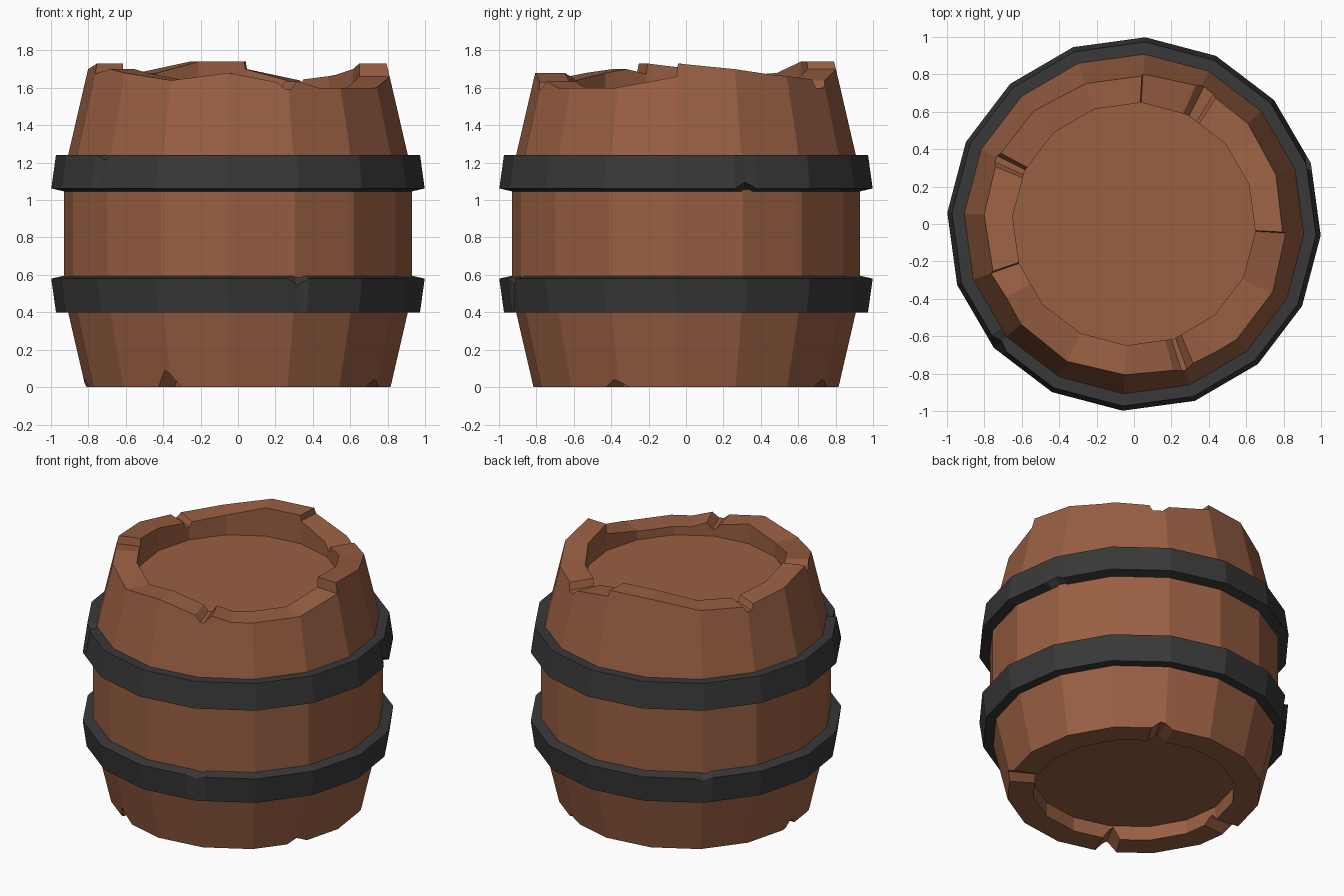
import bpy, bmesh, math

if "Cube" in bpy.data.objects:
    bpy.data.objects.remove(bpy.data.objects["Cube"])

SIDES, PHASE = 16, -3.5
STEP = 360 / SIDES
CORNERS = [PHASE + STEP * k for k in range(SIDES)]


def material(name, rgb):
    m = bpy.data.materials.new(name)
    m.diffuse_color = (*rgb, 1)
    m.use_nodes = True
    m.node_tree.nodes["Principled BSDF"].inputs["Base Color"].default_value = m.diffuse_color
    return m


def point(radius, deg, z):
    """Point on a 16-sided outline of the given corner radius."""
    d = (deg - PHASE) % STEP - STEP / 2
    r = radius * math.cos(math.radians(STEP / 2)) / math.cos(math.radians(d))
    a = math.radians(deg)
    return (r * math.cos(a), r * math.sin(a), z)


def interp(table, deg):
    """Piecewise linear height around the rim, wrapping at 360."""
    pts = [(table[-1][0] - 360, table[-1][1])] + table + [(table[0][0] + 360, table[0][1])]
    for (a, u), (b, v) in zip(pts, pts[1:]):
        if a <= deg <= b:
            return u + (v - u) * (deg - a) / (b - a)


def loft(name, columns, mat, closed_section):
    """Join one profile column per angle into a ring; cap the ends if open."""
    bm = bmesh.new()
    cols = [[bm.verts.new(p) for p in c] for c in columns]
    n = len(cols[0])
    for i, c in enumerate(cols):
        e = cols[(i + 1) % len(cols)]
        for j in range(n if closed_section else n - 1):
            k = (j + 1) % n
            bm.faces.new((c[j], e[j], e[k], c[k]))
    if not closed_section:
        bm.faces.new([c[0] for c in reversed(cols)])
        bm.faces.new([c[-1] for c in cols])
    bmesh.ops.recalc_face_normals(bm, faces=bm.faces)
    me = bpy.data.meshes.new(name)
    bm.to_mesh(me)
    bm.free()
    me.materials.append(mat)
    ob = bpy.data.objects.new(name, me)
    bpy.context.collection.objects.link(ob)
    return ob


wood = material("wood", (0.32, 0.115, 0.055))
iron = material("iron", (0.04, 0.04, 0.042))

# Broken top rim: (angle, height), with steps and narrow notches
top = [(-3.5, 1.66), (-3.1, 1.73), (19, 1.70), (35, 1.67), (57, 1.645),
       (58.5, 1.60), (63, 1.60), (66, 1.64), (86.6, 1.70), (87, 1.74),
       (109, 1.74), (131.5, 1.68), (152, 1.665), (153.5, 1.63), (156, 1.63),
       (157.5, 1.67), (176.5, 1.70), (198.5, 1.73), (199, 1.675), (210, 1.70),
       (244, 1.64), (266.5, 1.68), (285, 1.63), (288, 1.59), (290, 1.59),
       (293, 1.635), (302, 1.60), (333, 1.60)]
# Bottom rim chips: (angle, depth)
bottom = []
for deg, depth in ((63, 0.04), (180, 0.05), (243, 0.09), (333, 0.04)):
    bottom += [(deg - 5, 0), (deg - 1, depth), (deg + 1, depth * 0.8), (deg + 5, 0)]

# Barrel body with recessed ends
angles = sorted(set(CORNERS + [t[0] for t in top] + [b[0] for b in bottom]))
columns = []
for a in angles:
    zb, zt = interp(bottom, a), interp(top, a)
    profile = [(0.65, 0.10), (0.65, zb), (0.817 + 0.23 * zb, zb), (0.933, 0.5),
               (0.933, 1.14), (0.817 + 0.23 * (1.64 - zt), zt), (0.65, zt), (0.65, 1.54)]
    columns.append([point(r, a, z) for r, z in profile])
loft("barrel_body", columns, wood, False)


# Iron hoops, mirrored about mid height, with dented corners
def hoop(name, flip, wide_dents, narrow_dents):
    dents = wide_dents + narrow_dents
    angs = sorted(CORNERS + [d + s for d in dents for s in (-3.5, 3.5)])
    cols = []
    for a in angs:
        sec = [[0.905, 0.40], [0.975, 0.40], [1.0, 0.58], [0.925, 0.597]]
        if a in wide_dents:
            sec[2] = [0.965, 0.545]
        if a in narrow_dents:
            sec[1] = [0.945, 0.43]
        cols.append([point(r, a, 1.642 - z if flip else z) for r, z in sec])
    loft(name, cols, iron, True)


hoop("lower_hoop", False, [CORNERS[6], CORNERS[13]], [])
hoop("upper_hoop", True, [CORNERS[1]], [CORNERS[10]])
